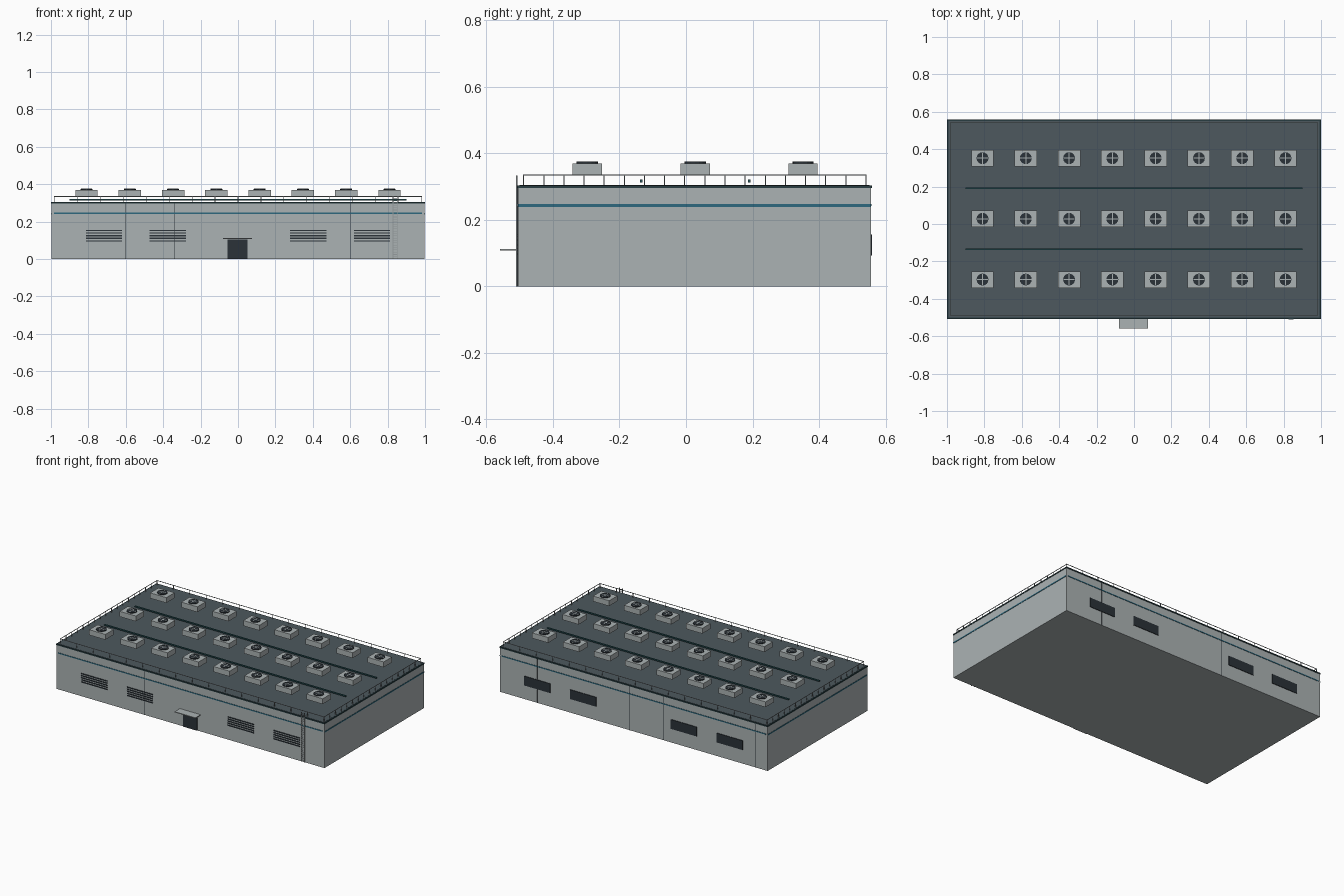
import bpy, bmesh, math
from mathutils import Matrix, Vector

cube = bpy.data.objects.get("Cube")
if cube:
    bpy.data.objects.remove(cube, do_unlink=True)


def material(name, rgb):
    m = bpy.data.materials.new(name)
    m.use_nodes = True
    m.diffuse_color = (*rgb, 1)
    m.node_tree.nodes["Principled BSDF"].inputs["Base Color"].default_value = (*rgb, 1)
    return m


WALL = material("wall grey", (0.41, 0.45, 0.455))
ROOF = material("roof slate", (0.075, 0.098, 0.112))
DARK = material("dark opening", (0.024, 0.032, 0.04))
TRIM = material("roof edge", (0.02, 0.045, 0.052))
BLUE = material("blue band", (0.026, 0.14, 0.21))
TEAL = material("teal pipe", (0.02, 0.088, 0.1))
METAL = material("rail metal", (0.3, 0.33, 0.34))


def box(bm, x0, x1, y0, y1, z0, z1):
    size = Vector((x1 - x0, y1 - y0, z1 - z0))
    mid = Vector((x0 + x1, y0 + y1, z0 + z1)) / 2
    bmesh.ops.create_cube(bm, size=1, matrix=Matrix.Translation(mid) @ Matrix.Diagonal((*size, 1)))


def disc(bm, x, y, z0, z1, radius):
    bmesh.ops.create_cone(bm, cap_ends=True, segments=16, radius1=radius, radius2=radius,
                          depth=z1 - z0, matrix=Matrix.Translation((x, y, (z0 + z1) / 2)))


def finish(name, bm, mat):
    mesh = bpy.data.meshes.new(name)
    bm.to_mesh(mesh)
    bm.free()
    mesh.materials.append(mat)
    obj = bpy.data.objects.new(name, mesh)
    bpy.context.collection.objects.link(obj)
    return obj


def boxes(name, mat, *bounds):
    bm = bmesh.new()
    for b in bounds:
        box(bm, *b)
    return finish(name, bm, mat)


def spread(a, b, count):
    return [a + (b - a) * i / (count - 1) for i in range(count)]


FRONT, BACK, SIDE, TOP = -0.505, 0.556, 0.998, 0.304

# Main hall, roof edge and roof deck
boxes("hall_walls", WALL, (-SIDE, SIDE, FRONT, BACK, 0, 0.297))
boxes("roof_edge", TRIM, (-1, 1, FRONT - 0.003, BACK + 0.003, 0.296, TOP))
boxes("roof_deck", ROOF, (-0.992, 0.992, FRONT + 0.004, BACK - 0.004, 0.3, TOP + 0.001))

# Painted band around the walls
boxes("wall_band", BLUE,
      (-0.985, 0.985, FRONT - 0.002, FRONT, 0.241, 0.248),
      (-0.985, 0.985, BACK, BACK + 0.002, 0.241, 0.248),
      (-1, -SIDE, FRONT, BACK, 0.239, 0.247),
      (SIDE, 1, FRONT, BACK, 0.239, 0.247))

# Thin panel seams on the long walls
boxes("front_seams", DARK, *[(x - 0.001, x + 0.001, FRONT - 0.001, FRONT, 0, 0.296)
                             for x in (-0.6, -0.34, 0.6)])
boxes("back_seams", DARK, *[(x - 0.001, x + 0.001, BACK, BACK + 0.001, 0, 0.296)
                            for x in (-0.91, -0.22, 0.03, 0.72)])

# Louvre slats in front, solid vents at the back
VENTS = (-0.717, -0.375, 0.375, 0.717)
boxes("front_louvres", DARK, *[(x - 0.097, x + 0.097, FRONT - 0.004, FRONT, z - 0.003, z + 0.003)
                               for x in VENTS for z in spread(0.097, 0.153, 5)])
boxes("back_vents", DARK, *[(x - 0.097, x + 0.097, BACK, BACK + 0.004, 0.093, 0.156)
                            for x in VENTS])

# Entrance
boxes("door", DARK, (-0.055, 0.05, FRONT - 0.004, FRONT, 0, 0.104))
boxes("door_canopy", WALL, (-0.08, 0.075, -0.56, FRONT, 0.108, 0.113))

# Roof pipes
boxes("roof_pipes", TEAL, *[(-0.9, 0.9, y - 0.004, y + 0.004, 0.313, 0.321)
                            for y in (-0.135, 0.19)])

# Rooftop fan units in a regular grid
cases, fans, blades = bmesh.new(), bmesh.new(), bmesh.new()
for x in spread(-0.81, 0.81, 8):
    for y in spread(-0.297, 0.352, 3):
        box(cases, x - 0.06, x + 0.06, y - 0.044, y + 0.044, 0.334, 0.37)
        disc(fans, x, y, 0.369, 0.375, 0.032)
        box(blades, x - 0.03, x + 0.03, y - 0.0025, y + 0.0025, 0.374, 0.376)
        box(blades, x - 0.0025, x + 0.0025, y - 0.03, y + 0.03, 0.374, 0.376)
finish("fan_cases", cases, WALL)
finish("fan_discs", fans, DARK)
finish("fan_crosses", blades, WALL)

# Roof railing: top rail and posts
rail = bmesh.new()
R, RX, RY0, RY1, RZ = 0.0015, 0.983, -0.488, 0.541, 0.336
for y in (RY0, RY1):
    box(rail, -RX, RX, y - R, y + R, RZ - 2 * R, RZ)
    for x in spread(-RX, RX, 17):
        box(rail, x - R, x + R, y - R, y + R, TOP, RZ)
for x in (-RX, RX):
    box(rail, x - R, x + R, RY0, RY1, RZ - 2 * R, RZ)
    for y in spread(RY0, RY1, 18)[1:-1]:
        box(rail, x - R, x + R, y - R, y + R, TOP, RZ)
finish("roof_railing", rail, METAL)

# Wall ladder
ladder = bmesh.new()
for x in (0.829, 0.851):
    box(ladder, x - 0.002, x + 0.002, FRONT - 0.006, FRONT - 0.002, 0, 0.333)
for z in spread(0.012, 0.325, 26):
    box(ladder, 0.829, 0.851, FRONT - 0.005, FRONT - 0.003, z - 0.0015, z + 0.0015)
finish("wall_ladder", ladder, METAL)
